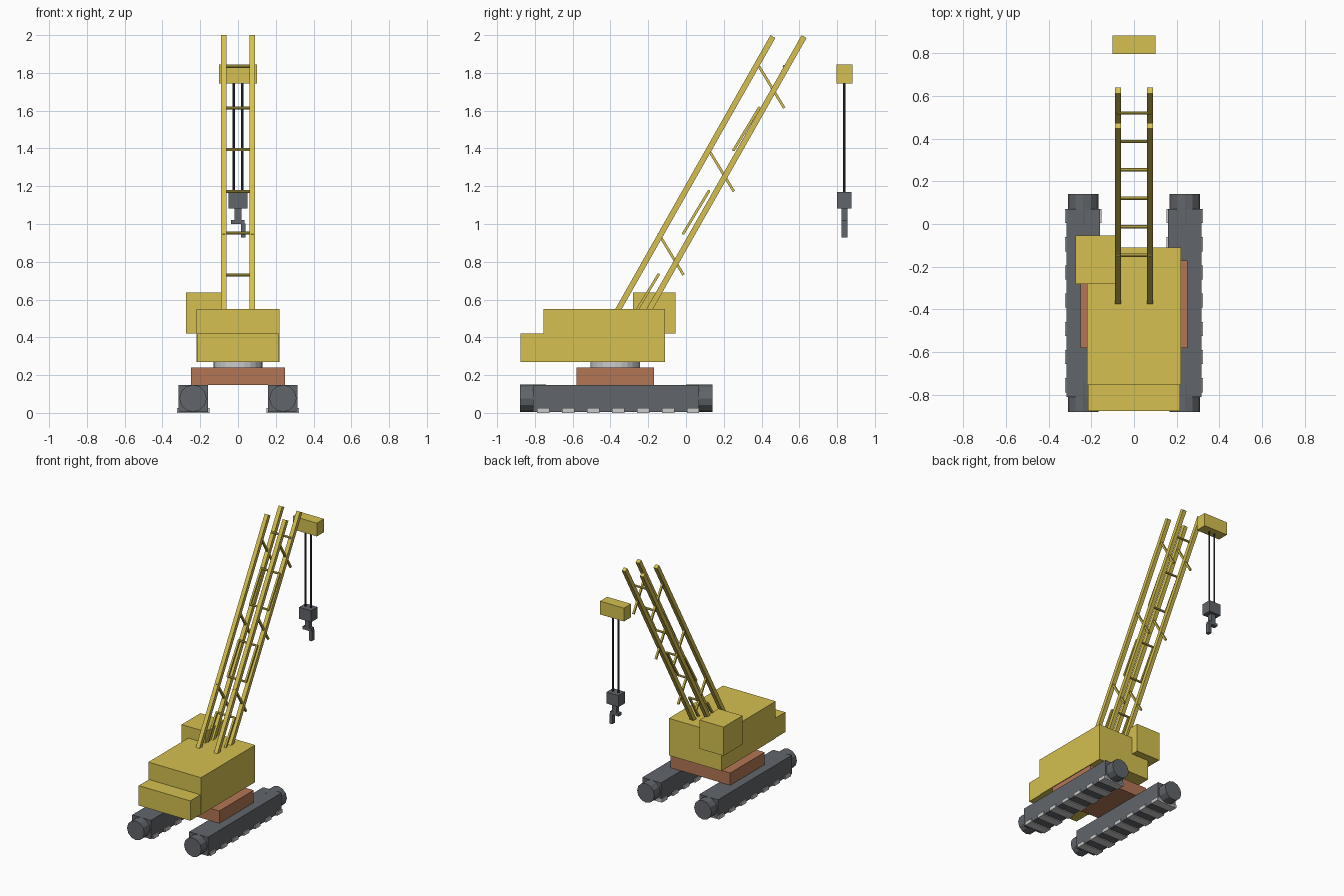
import bpy
from mathutils import Vector

if "Cube" in bpy.data.objects:
    bpy.data.objects.remove(bpy.data.objects["Cube"])


def material(name, rgb):
    m = bpy.data.materials.new(name)
    m.diffuse_color = (*rgb, 1)
    m.use_nodes = True
    m.node_tree.nodes["Principled BSDF"].inputs["Base Color"].default_value = m.diffuse_color
    return m


YELLOW = material("yellow_paint", (0.66, 0.53, 0.08))
DARK = material("dark_steel", (0.12, 0.13, 0.145))
BROWN = material("brown_frame", (0.45, 0.18, 0.09))
BLACK = material("cable_black", (0.04, 0.045, 0.05))


def finish(name, mat):
    o = bpy.context.object
    o.name = name
    if mat:
        o.data.materials.append(mat)
    return o


def box(name, x, y, z, mat=None):
    """Box from (min, max) ranges."""
    bpy.ops.mesh.primitive_cube_add(size=1, location=[(r[0] + r[1]) / 2 for r in (x, y, z)])
    bpy.context.object.scale = [r[1] - r[0] for r in (x, y, z)]
    return finish(name, mat)


def rod(name, a, b, radius, sides, mat=None):
    """Cylinder between two points."""
    a, b = Vector(a), Vector(b)
    bpy.ops.mesh.primitive_cylinder_add(vertices=sides, radius=radius, depth=(b - a).length,
                                        location=(a + b) / 2)
    bpy.context.object.rotation_euler = (b - a).to_track_quat('Z', 'Y').to_euler()
    return finish(name, mat)


def bar(name, a, b, width, mat=None):
    """Square bar between two points in a plane of constant x."""
    a, b = Vector(a), Vector(b)
    d = b - a
    bpy.ops.mesh.primitive_cube_add(size=1, location=(a + b) / 2)
    o = bpy.context.object
    o.scale = (width, width, d.length)
    o.rotation_euler = Vector((0, 0, 1)).rotation_difference(d).to_euler()
    return finish(name, mat)


# Crawler tracks with end drums and ground pads
for side, label in ((-1, "left"), (1, "right")):
    cx = side * 0.238
    box(f"{label}_track", (cx - 0.078, cx + 0.078), (-0.81, 0.07), (0.006, 0.147), DARK)
    for end, y in (("front", -0.81), ("rear", 0.07)):
        rod(f"{label}_{end}_drum", (cx, y - 0.07, 0.077), (cx, y + 0.07, 0.077), 0.072, 12, DARK)
    for i in range(7):
        y = -0.755 + 0.132 * i
        box(f"{label}_track_pad_{i}", (cx - 0.086, cx + 0.086), (y - 0.033, y + 0.033), (0, 0.026))

# Chassis, slewing ring and upper body
box("chassis", (-0.25, 0.25), (-0.58, -0.17), (0.147, 0.24), BROWN)
rod("slewing_ring", (0, -0.375, 0.235), (0, -0.375, 0.275), 0.131, 24)
box("machine_house", (-0.22, 0.22), (-0.755, -0.11), (0.27, 0.55), YELLOW)
box("counterweight", (-0.215, 0.215), (-0.876, -0.75), (0.27, 0.42), YELLOW)
box("cab", (-0.275, -0.075), (-0.28, -0.055), (0.42, 0.637), YELLOW)

# Boom: four slanted chords
for side, label in ((-1, "left"), (1, "right")):
    x = side * 0.075
    for where, y in (("upper", 0.46), ("lower", 0.625)):
        bar(f"boom_{label}_{where}_chord", (x, y - 0.857, 0.48), (x, y, 1.992), 0.03, YELLOW)

# Boom: rungs and alternating side diagonals
for i in range(6):
    y0, z0 = -0.28 + 0.1333 * i, 0.51 + 0.2208 * i
    y1, z1 = y0 + 0.1333, z0 + 0.2208
    rod(f"boom_rung_{i}", (-0.08, y1, z1), (0.08, y1, z1), 0.008, 8, YELLOW)
    za, zb = (z0, z1) if i % 2 == 0 else (z1, z0)
    for side, label in ((-1, "left"), (1, "right")):
        x = side * 0.075
        bar(f"boom_{label}_diagonal_{i}", (x, y0, za), (x, y1, zb), 0.014, YELLOW)

# Boom head and hoist cables
box("boom_head", (-0.1, 0.1), (0.797, 0.882), (1.745, 1.845), YELLOW)
for side, label in ((-1, "left"), (1, "right")):
    rod(f"{label}_hoist_cable", (side * 0.023, 0.838, 1.16), (side * 0.023, 0.838, 1.75), 0.006, 8, BLACK)

# Hook block and hook
box("hook_block", (-0.05, 0.05), (0.8, 0.875), (1.083, 1.17), DARK)
box("hook_shank", (-0.018, 0.018), (0.822, 0.855), (1.015, 1.085), DARK)
box("hook_base", (-0.036, 0.034), (0.822, 0.855), (1.0, 1.022), DARK)
box("hook_tip", (0.016, 0.04), (0.822, 0.855), (0.928, 1.003), DARK)
